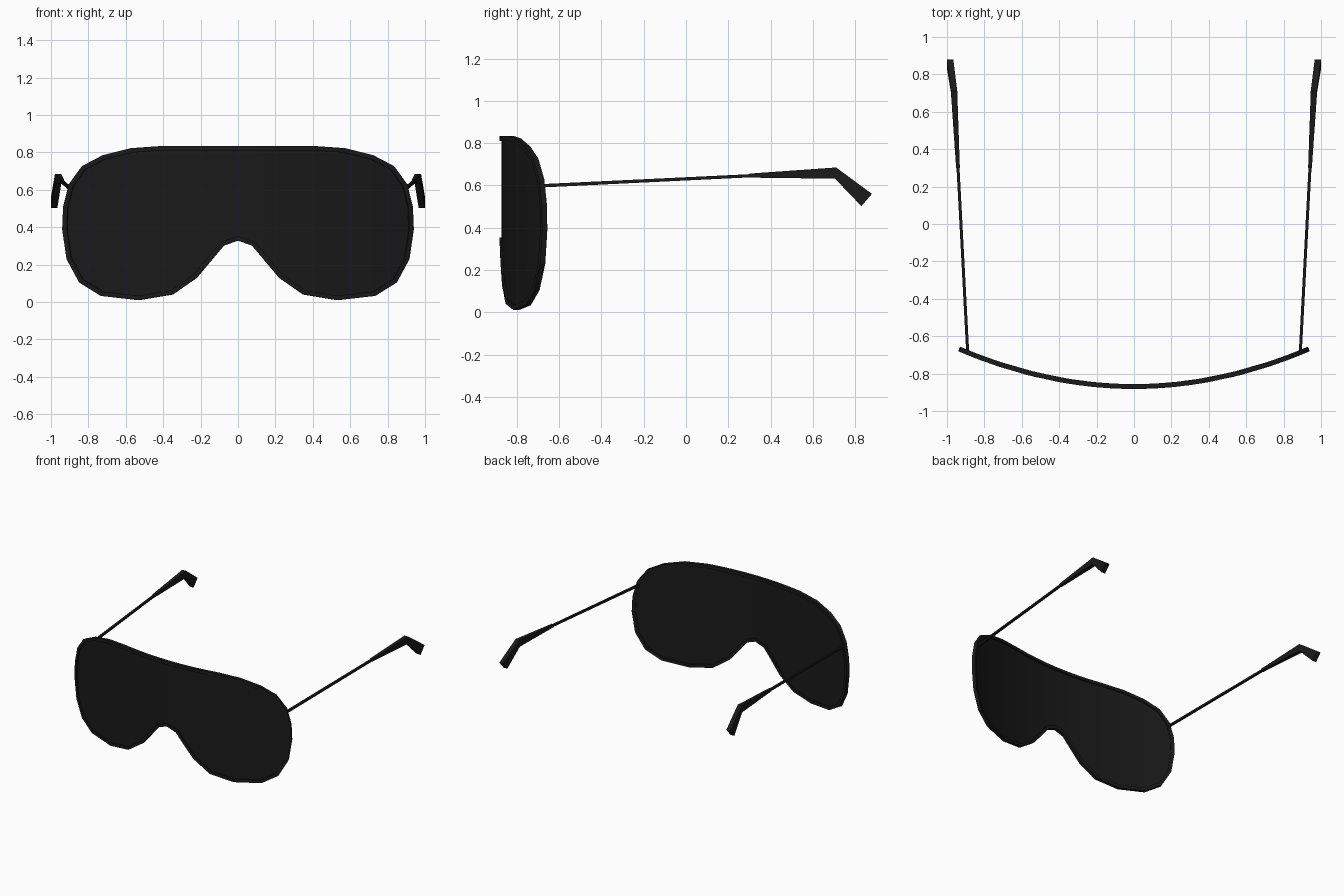
import bpy, bmesh
from mathutils import Vector

if "Cube" in bpy.data.objects:
    bpy.data.objects.remove(bpy.data.objects["Cube"])

# Right half of the front outline (x, z), split at the widest point
UPPER = [(0, .835), (.1, .835), (.2, .835), (.3, .835), (.40, .835), (.57, .823), (.72, .785),
         (.83, .727), (.90, .63), (.93, .51), (.935, .39)]
LOWER = [(.935, .39), (.912, .23), (.845, .105), (.73, .033), (.53, .01), (.35, .04),
         (.22, .13), (.13, .237), (.075, .302), (0, .328)]


def material(name, c):
    m = bpy.data.materials.new(name)
    m.diffuse_color = (c, c, c, 1)
    m.use_nodes = True
    m.node_tree.nodes["Principled BSDF"].inputs["Base Color"].default_value = m.diffuse_color
    return m


frame_mat = material("frame_black", .01)
lens_mat = material("lens_black", .01)


def wrap(x, z, depth=0):
    """Bend a flat front point onto the curved visor; depth runs forward."""
    n = Vector((.47 * x, -1, 0)).normalized()
    return Vector((x, -.869 + .23 * x * x, z)) + n * depth


def make(name, verts, faces, mat):
    me = bpy.data.meshes.new(name)
    bm = bmesh.new()
    vs = [bm.verts.new(v) for v in verts]
    for f in faces:
        bm.faces.new([vs[i] for i in f])
    bmesh.ops.recalc_face_normals(bm, faces=bm.faces)
    bm.to_mesh(me)
    bm.free()
    me.materials.append(mat)
    ob = bpy.data.objects.new(name, me)
    bpy.context.collection.objects.link(ob)
    return ob


def loft(name, rings, mat, closed):
    """Skin four-point rings, closed in a loop or capped at the ends."""
    n = len(rings)
    faces = []
    for i in range(n if closed else n - 1):
        a, b = i * 4, (i + 1) % n * 4
        faces += [(a + k, a + (k + 1) % 4, b + (k + 1) % 4, b + k) for k in range(4)]
    if not closed:
        faces += [(0, 1, 2, 3), tuple(range(n * 4 - 4, n * 4))]
    return make(name, [v for r in rings for v in r], faces, mat)


# Rim: rectangular section swept round the outline
half = UPPER + LOWER[1:]
outline = [Vector(p) for p in half + [(-x, z) for x, z in half[-2:0:-1]]]
rings = []
for i, p in enumerate(outline):
    d0 = (p - outline[i - 1]).normalized()
    d1 = (outline[(i + 1) % len(outline)] - p).normalized()
    t = (d0 + d1).normalized()
    q = p + Vector((t.y, -t.x)) * .024 / max(t.dot(d1), .5)
    rings.append([wrap(*p, .013), wrap(*q, .013), wrap(*q, -.013), wrap(*p, -.013)])
loft("rim", rings, frame_mat, True)


# Lens: vertical strips spanning the outline, tucked inside the rim
def height(poly, x):
    pts = sorted(poly)
    for (x0, z0), (x1, z1) in zip(pts, pts[1:]):
        if x0 <= x <= x1:
            return z0 + (z1 - z0) * (x - x0) / (x1 - x0)


xs = sorted({s * x for x, z in half for s in (-1, 1) if x < .925} | {-.925, .925})
verts = []
for x in xs:
    verts += [wrap(x, height(LOWER, abs(x)) + .012), wrap(x, height(UPPER, abs(x)) - .012)]
faces = [(2 * i, 2 * i + 2, 2 * i + 3, 2 * i + 1) for i in range(len(xs) - 1)]
lens = make("lens", verts, faces, lens_mat)
sol = lens.modifiers.new("thickness", "SOLIDIFY")
sol.thickness = .008
sol.offset = 0


# Arms and ear tips: (x, half width, top y, top z, bottom y, bottom z)
def arm(name, side, sections):
    rings = [[Vector((side * (x - w), ty, tz)), Vector((side * (x + w), ty, tz)),
              Vector((side * (x + w), by, bz)), Vector((side * (x - w), by, bz))]
             for x, w, ty, tz, by, bz in sections]
    loft(name, rings, frame_mat, False)


for side, label in ((1, "right"), (-1, "left")):
    arm(label + "_arm", side, [(.889, .008, -.69, .606, -.69, .590),
                               (.942, .008, .32, .654, .32, .639)])
    arm(label + "_ear_tip", side, [(.941, .010, .30, .656, .30, .637),
                                   (.962, .017, .71, .685, .705, .632),
                                   (.983, .017, .88, .56, .83, .502)])
